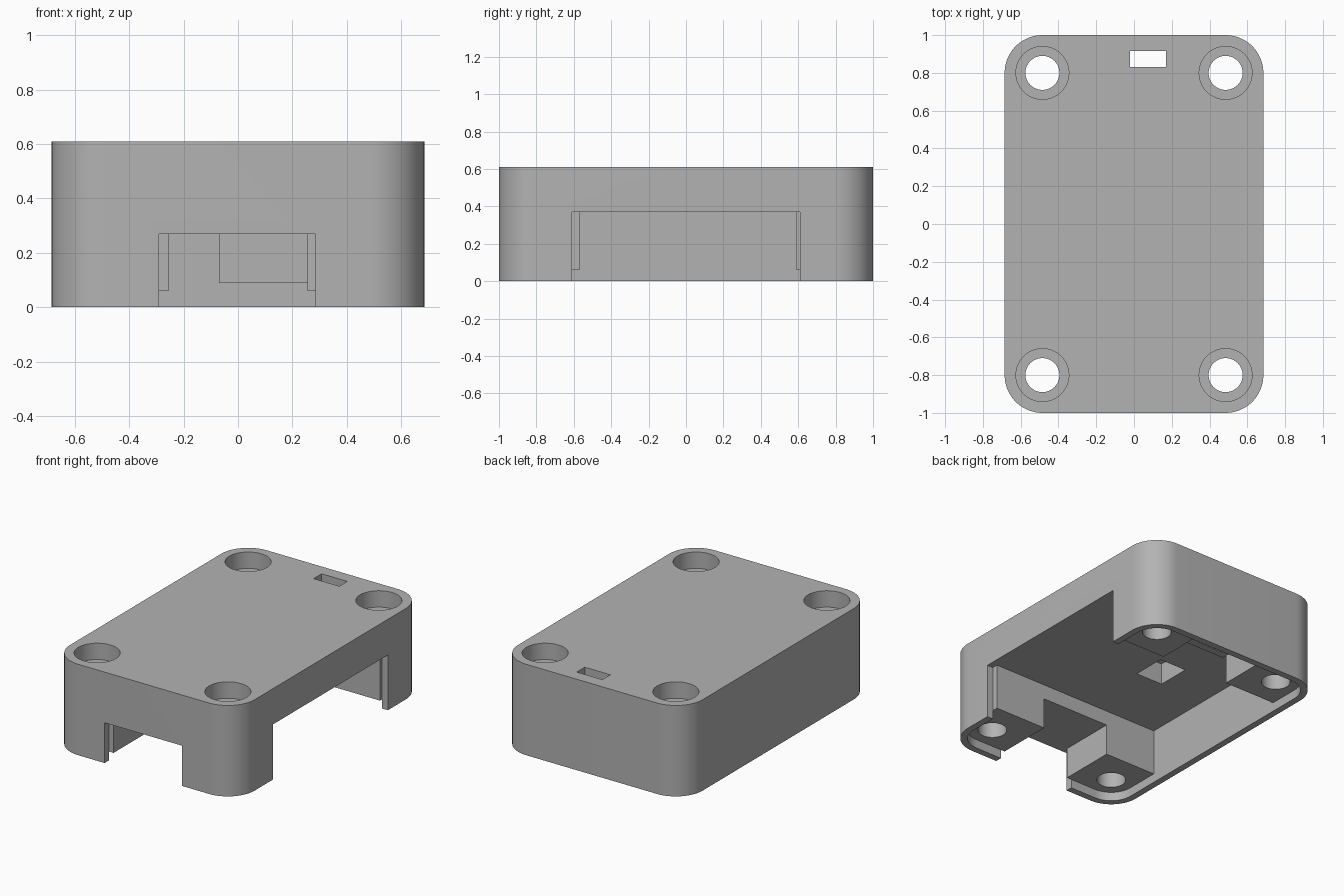
import bpy, bmesh, math

if "Cube" in bpy.data.objects:
    bpy.data.objects.remove(bpy.data.objects["Cube"], do_unlink=True)

WIDTH, LENGTH, HEIGHT = 1.37, 2.0, 0.61
RADIUS, WALL = 0.2, 0.045
INNER_X, INNER_Y = WIDTH / 2 - WALL, LENGTH / 2 - WALL
POST_Z, ROOF_Z = 0.06, 0.37
BELOW = -0.1

grey = bpy.data.materials.new("plain_grey")
grey.use_nodes = True
colour = (0.45, 0.45, 0.45, 1)
grey.diffuse_color = colour
grey.node_tree.nodes["Principled BSDF"].inputs["Base Color"].default_value = colour


def prism(name, outline, z0, z1):
    """Extrude a flat outline from z0 up to z1."""
    bm = bmesh.new()
    face = bm.faces.new([bm.verts.new((x, y, z0)) for x, y in outline])
    top = bmesh.ops.extrude_face_region(bm, geom=[face])["geom"]
    for v in top:
        if isinstance(v, bmesh.types.BMVert):
            v.co.z = z1
    bmesh.ops.recalc_face_normals(bm, faces=bm.faces)
    mesh = bpy.data.meshes.new(name)
    bm.to_mesh(mesh)
    bm.free()
    obj = bpy.data.objects.new(name, mesh)
    bpy.context.collection.objects.link(obj)
    return obj


def rounded(hx, hy, r, steps=16):
    points = []
    for k, (sx, sy) in enumerate([(1, 1), (-1, 1), (-1, -1), (1, -1)]):
        for i in range(steps + 1):
            a = (k + i / steps) * math.pi / 2
            points.append((sx * (hx - r) + r * math.cos(a), sy * (hy - r) + r * math.sin(a)))
    return points


def circle(cx, cy, r, sides=64):
    return [(cx + r * math.cos(math.tau * i / sides), cy + r * math.sin(math.tau * i / sides))
            for i in range(sides)]


def box(x0, x1, y0, y1):
    return [(x0, y0), (x1, y0), (x1, y1), (x0, y1)]


# Outer shell
case = prism("case_cover", rounded(WIDTH / 2, LENGTH / 2, RADIUS), 0, HEIGHT)
case.data.materials.append(grey)

cuts = [
    # Shallow lip around the underside
    (rounded(INNER_X, INNER_Y, RADIUS - WALL), BELOW, POST_Z),
    # Main cavity and the wide opening in the left wall
    (box(-INNER_X, 0.8, -0.57, 0.59), BELOW, ROOF_Z),
    (box(INNER_X, 0.9, -0.61, 0.61), BELOW, ROOF_Z),
    # Front passage between the posts and its opening
    (box(-0.255, 0.255, -INNER_Y - 0.01, -0.5), BELOW, 0.27),
    (box(-0.29, 0.285, -1.2, -INNER_Y), BELOW, 0.27),
    # Rear bay, leaving a boss around the top slot
    (box(-0.255, 0.255, 0.5, 0.78), BELOW, ROOF_Z),
    (box(-0.255, -0.07, 0.7, INNER_Y), BELOW, ROOF_Z),
    (box(-0.07, 0.255, 0.7, INNER_Y), BELOW, 0.09),
    # Pocket in the roof and slot through the top
    (box(-0.3, -0.1, -0.09, 0.14), 0.3, 0.515),
    (box(-0.02, 0.17, 0.83, 0.915), BELOW, 0.8),
]
# Counterbored screw holes
for sx in (-1, 1):
    for sy in (-1, 1):
        x, y = sx * 0.485, sy * 0.8
        cuts.append((circle(x, y, 0.09), BELOW, 0.8))
        cuts.append((circle(x, y, 0.14), HEIGHT - 0.11, 0.8))

cutters = []
for outline, z0, z1 in cuts:
    cutter = prism("cutter", outline, z0, z1)
    cutter.hide_render = True
    cutters.append(cutter)
    mod = case.modifiers.new("cut", "BOOLEAN")
    mod.operation = "DIFFERENCE"
    mod.solver = "EXACT"
    mod.object = cutter

# Bake the cuts and drop the cutters
bpy.context.view_layer.update()
baked = bpy.data.meshes.new_from_object(case.evaluated_get(bpy.context.evaluated_depsgraph_get()))
case.modifiers.clear()
case.data = baked
for cutter in cutters:
    bpy.data.objects.remove(cutter, do_unlink=True)
baked.materials.clear()
baked.materials.append(grey)
for face in baked.polygons:
    face.material_index = 0

bpy.ops.object.select_all(action="DESELECT")
case.select_set(True)
bpy.context.view_layer.objects.active = case
bpy.ops.object.shade_smooth_by_angle(angle=math.radians(30))
